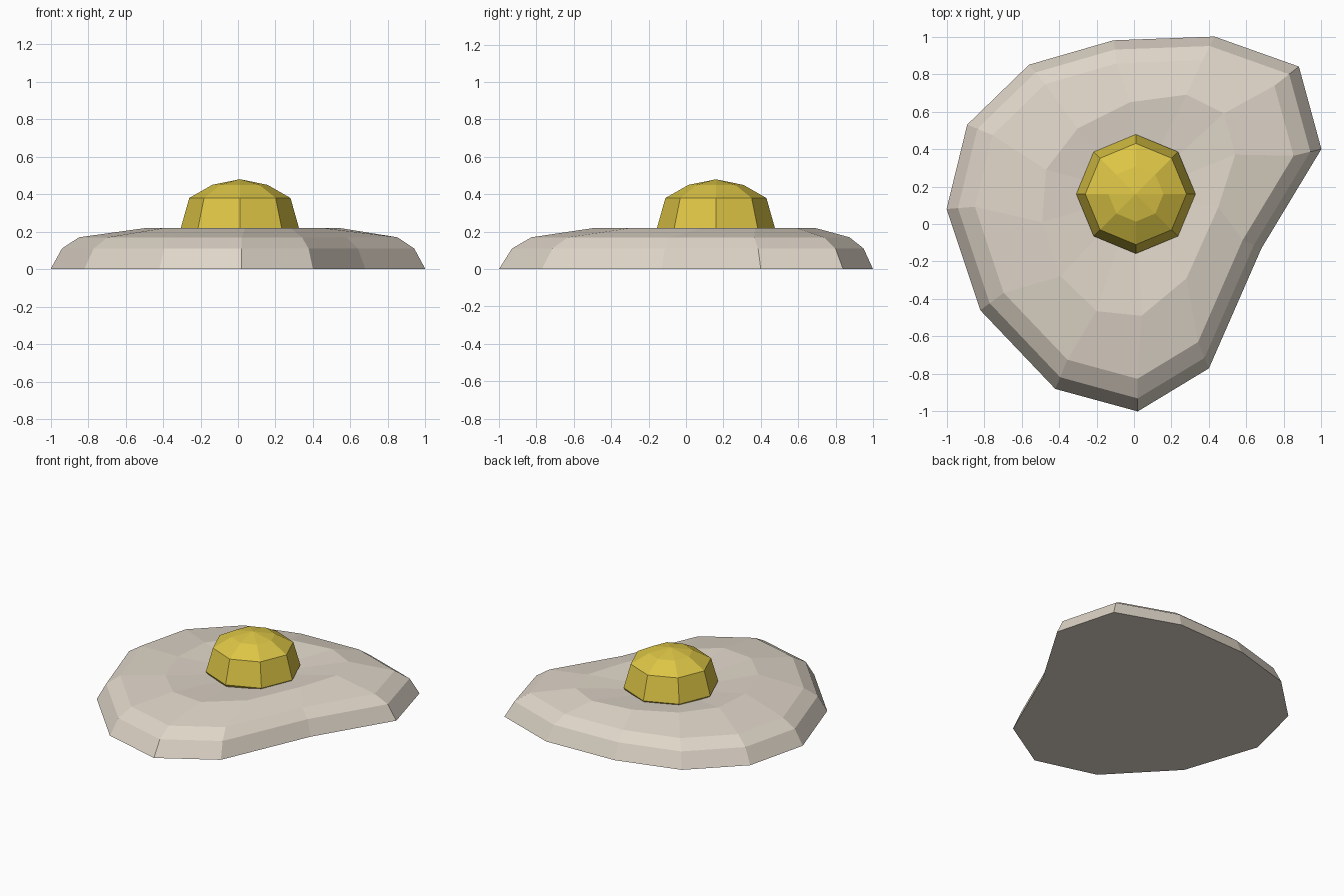
import bpy, bmesh, math

if "Cube" in bpy.data.objects:
    bpy.data.objects.remove(bpy.data.objects["Cube"])

CENTRE = (0.01, 0.16)

# Outline of the egg white and the raised rim around the yolk
OUTLINE = [(-1.0, 0.08), (-0.89, 0.53), (-0.56, 0.85), (-0.11, 0.98),
           (0.43, 1.0), (0.88, 0.84), (1.0, 0.40), (0.68, -0.13),
           (0.40, -0.77), (0.02, -1.0), (-0.42, -0.88), (-0.82, -0.46)]
RIM = [(-0.49, 0.01), (-0.47, 0.29), (-0.30, 0.51), (-0.02, 0.65),
       (0.28, 0.69), (0.48, 0.59), (0.54, 0.37), (0.45, 0.09),
       (0.28, -0.29), (0.04, -0.49), (-0.20, -0.465), (-0.39, -0.28)]


def material(name, colour):
    mat = bpy.data.materials.new(name)
    mat.diffuse_color = (*colour, 1)
    mat.use_nodes = True
    mat.node_tree.nodes["Principled BSDF"].inputs["Base Color"].default_value = mat.diffuse_color
    return mat


def scaled(points, s):
    return [tuple(c + (v - c) * s for v, c in zip(p, CENTRE)) for p in points]


def loft(name, rings, top, mat):
    """Join (points, z) rings bottom to top, cap the base, fan to a top point."""
    bm = bmesh.new()
    loops = [[bm.verts.new((x, y, z)) for x, y in pts] for pts, z in rings]
    n = len(loops[0])
    bm.faces.new(loops[0])
    for low, high in zip(loops, loops[1:]):
        for i in range(n):
            j = (i + 1) % n
            bm.faces.new((low[i], low[j], high[j], high[i]))
    tip = bm.verts.new((*CENTRE, top))
    for i in range(n):
        bm.faces.new((loops[-1][i], loops[-1][(i + 1) % n], tip))
    bmesh.ops.recalc_face_normals(bm, faces=bm.faces)
    mesh = bpy.data.meshes.new(name)
    bm.to_mesh(mesh)
    bm.free()
    mesh.materials.append(mat)
    obj = bpy.data.objects.new(name, mesh)
    bpy.context.collection.objects.link(obj)
    return obj


def octagon(r):
    return [(CENTRE[0] + r * math.cos(i * math.pi / 4),
             CENTRE[1] + r * math.sin(i * math.pi / 4)) for i in range(8)]


white = material("egg white cream", (0.74, 0.67, 0.58))
yellow = material("yolk yellow", (0.72, 0.56, 0.06))

# Egg white: stepped edge, raised rim, shallow dip under the yolk
loft("egg_white", [(OUTLINE, 0), (scaled(OUTLINE, 0.94), 0.11),
                   (scaled(OUTLINE, 0.85), 0.17), (RIM, 0.22)], 0.17, white)

# Yolk: eight-sided dome sitting in the dip
loft("yolk", [(octagon(0.27), 0.13), (octagon(0.318), 0.21),
              (octagon(0.27), 0.38), (octagon(0.147), 0.45)], 0.48, yellow)
